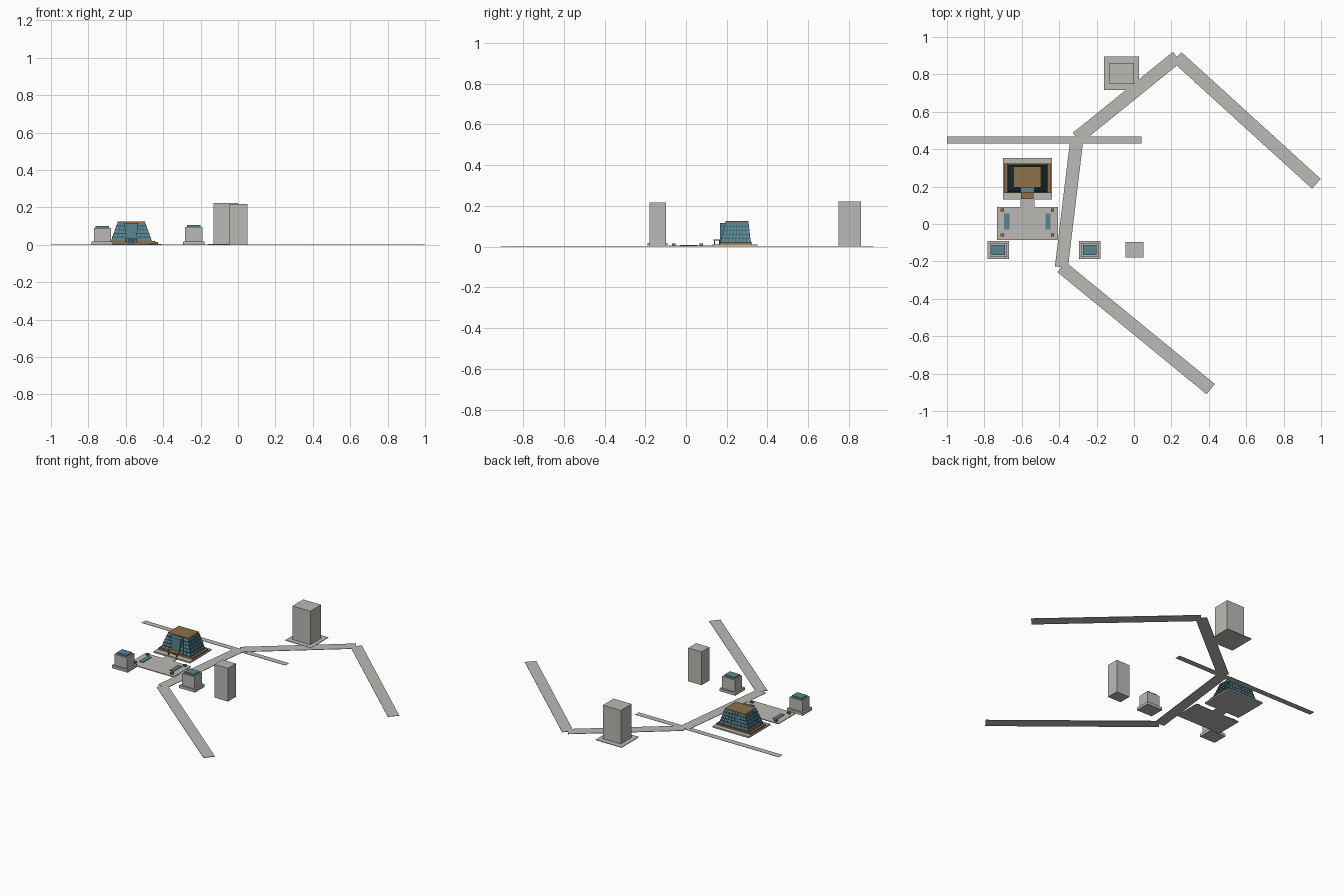
import bpy
import bmesh
import math
from mathutils import Vector

cube = bpy.data.objects.get("Cube")
if cube:
    bpy.data.objects.remove(cube, do_unlink=True)


def material(name, rgb):
    m = bpy.data.materials.new(name)
    m.use_nodes = True
    m.diffuse_color = (*rgb, 1)
    m.node_tree.nodes["Principled BSDF"].inputs["Base Color"].default_value = (*rgb, 1)
    return m


STONE = material("pale stone", (0.5, 0.49, 0.46))
GLASS = material("teal glass", (0.1, 0.24, 0.29))
FRAME = material("dark teal frame", (0.04, 0.1, 0.125))
BRONZE = material("bronze", (0.27, 0.16, 0.065))


def frustum(name, bottom, top, z0, z1, mat):
    """Solid between two rectangles, each given as (x0, x1, y0, y1)."""
    bm = bmesh.new()
    rings = []
    for (x0, x1, y0, y1), z in ((bottom, z0), (top, z1)):
        rings.append([bm.verts.new((x, y, z)) for x, y in
                      ((x0, y0), (x1, y0), (x1, y1), (x0, y1))])
    low, high = rings
    bm.faces.new(low[::-1])
    bm.faces.new(high)
    for i in range(4):
        j = (i + 1) % 4
        bm.faces.new((low[i], low[j], high[j], high[i]))
    mesh = bpy.data.meshes.new(name)
    bm.to_mesh(mesh)
    bm.free()
    mesh.materials.append(mat)
    obj = bpy.data.objects.new(name, mesh)
    bpy.context.collection.objects.link(obj)
    return obj


def box(name, x0, x1, y0, y1, z0, z1, mat):
    rect = (x0, x1, y0, y1)
    return frustum(name, rect, rect, z0, z1, mat)


def grow(rect, d):
    return (rect[0] - d, rect[1] + d, rect[2] - d, rect[3] + d)


def road(name, a, b, width, height):
    a, b = Vector(a), Vector(b)
    half = (b - a).length / 2
    obj = box(name, -half, half, -width / 2, width / 2, 0, height, STONE)
    obj.location = (*((a + b) / 2), 0)
    obj.rotation_euler.z = math.atan2(b.y - a.y, b.x - a.x)


# Winding road and the cross street
route = [(0.975, 0.215), (0.23, 0.893), (-0.305, 0.46), (-0.388, -0.23), (0.41, -0.883)]
for i in range(len(route) - 1):
    road(f"road_{i + 1}", route[i], route[i + 1], 0.07, 0.002 + 0.0003 * i)
road("cross_street", (-1, 0.45), (0.04, 0.45), 0.038, 0.0015)

# Plain towers
box("back_tower_base", -0.16, 0.027, 0.717, 0.895, 0, 0.004, STONE)
box("back_tower", -0.13, 0, 0.748, 0.86, 0.004, 0.223, STONE)
box("front_tower", -0.045, 0.052, -0.178, -0.097, 0, 0.218, STONE)

# Two matching pavilions
for side, cx, h in (("right", -0.725, 0.09), ("left", -0.237, 0.096)):
    base = (cx - 0.057, cx + 0.057, -0.188, -0.09)
    box(f"{side}_pavilion_base", *base, 0, 0.018, STONE)
    box(f"{side}_pavilion_body", *grow(base, -0.011), 0.018, h, STONE)
    box(f"{side}_pavilion_skylight", *grow(base, -0.021), h, h + 0.01, GLASS)

# Plaza, path, pools and corner lamps
CX = -0.57
box("plaza", -0.733, -0.406, -0.086, 0.092, 0, 0.005, STONE)
box("entrance_path", CX - 0.038, CX + 0.038, 0.092, 0.132, 0, 0.005, STONE)
for side, s in (("left", 1), ("right", -1)):
    px = CX + s * 0.11
    box(f"{side}_pool", px - 0.014, px + 0.014, -0.029, 0.057, 0.005, 0.009, GLASS)
    for end, y in (("front", -0.06), ("back", 0.075)):
        lx = CX + s * 0.134
        box(f"{side}_{end}_lamp", lx - 0.009, lx + 0.009, y - 0.008, y + 0.008,
            0.005, 0.015, BRONZE)

# Main building plinth
box("building_platform", CX - 0.131, CX + 0.131, 0.13, 0.352, 0, 0.01, STONE)
box("building_plinth", CX - 0.125, CX + 0.125, 0.167, 0.323, 0.01, 0.02, BRONZE)

# Tapering glass floors with bands and mullions
LOW = (CX - 0.108, CX + 0.108, 0.17, 0.317)
HIGH = (CX - 0.073, CX + 0.073, 0.195, 0.306)
Z0, Z1, FLOORS = 0.02, 0.118, 5


def level(t):
    return tuple(a + (b - a) * t for a, b in zip(LOW, HIGH))


step = (Z1 - Z0) / FLOORS
for f in range(FLOORS):
    z = Z0 + f * step
    low, high = level(f / FLOORS), level((f + 1) / FLOORS)
    frustum(f"glass_floor_{f + 1}", low, high, z, z + step, GLASS)
    box(f"floor_band_{f + 1}", *grow(low, 0.002), z, z + 0.004, BRONZE if f == 0 else FRAME)


def bar(name, p0, p1, w):
    """Slanted mullion between two points, square in plan."""
    ends = [(p[0] - w, p[0] + w, p[1] - w, p[1] + w) for p in (p0, p1)]
    frustum(name, ends[0], ends[1], Z0, Z1, FRAME)


COUNT = 9
for i in range(COUNT):
    u = i / (COUNT - 1)
    xs = [r[0] + (r[1] - r[0]) * u for r in (LOW, HIGH)]
    ys = [r[2] + (r[3] - r[2]) * u for r in (LOW, HIGH)]
    for side, k in (("front", 2), ("back", 3)):
        bar(f"{side}_mullion_{i + 1}", (xs[0], LOW[k]), (xs[1], HIGH[k]), 0.0013)
    if 0 < i < COUNT - 1:
        for side, k in (("right", 0), ("left", 1)):
            bar(f"{side}_mullion_{i + 1}", (LOW[k], ys[0]), (HIGH[k], ys[1]), 0.0013)

# Roof and flared central glass bay
box("roof", *grow(HIGH, 0.001), Z1, 0.125, BRONZE)
frustum("central_glass_bay", (CX - 0.026, CX + 0.026, 0.168, 0.2),
        (CX - 0.037, CX + 0.037, 0.168, 0.2), 0.02, 0.116, GLASS)

# Entrance canopy on posts
box("entrance_canopy", CX - 0.034, CX + 0.034, 0.135, 0.168, 0.03, 0.035, BRONZE)
for side, s in (("left", 1), ("right", -1)):
    x = CX + s * 0.03
    box(f"{side}_canopy_post", x - 0.003, x + 0.003, 0.137, 0.143, 0.01, 0.03, BRONZE)
box("entrance_door", CX - 0.018, CX + 0.018, 0.163, 0.169, 0.01, 0.03, FRAME)
